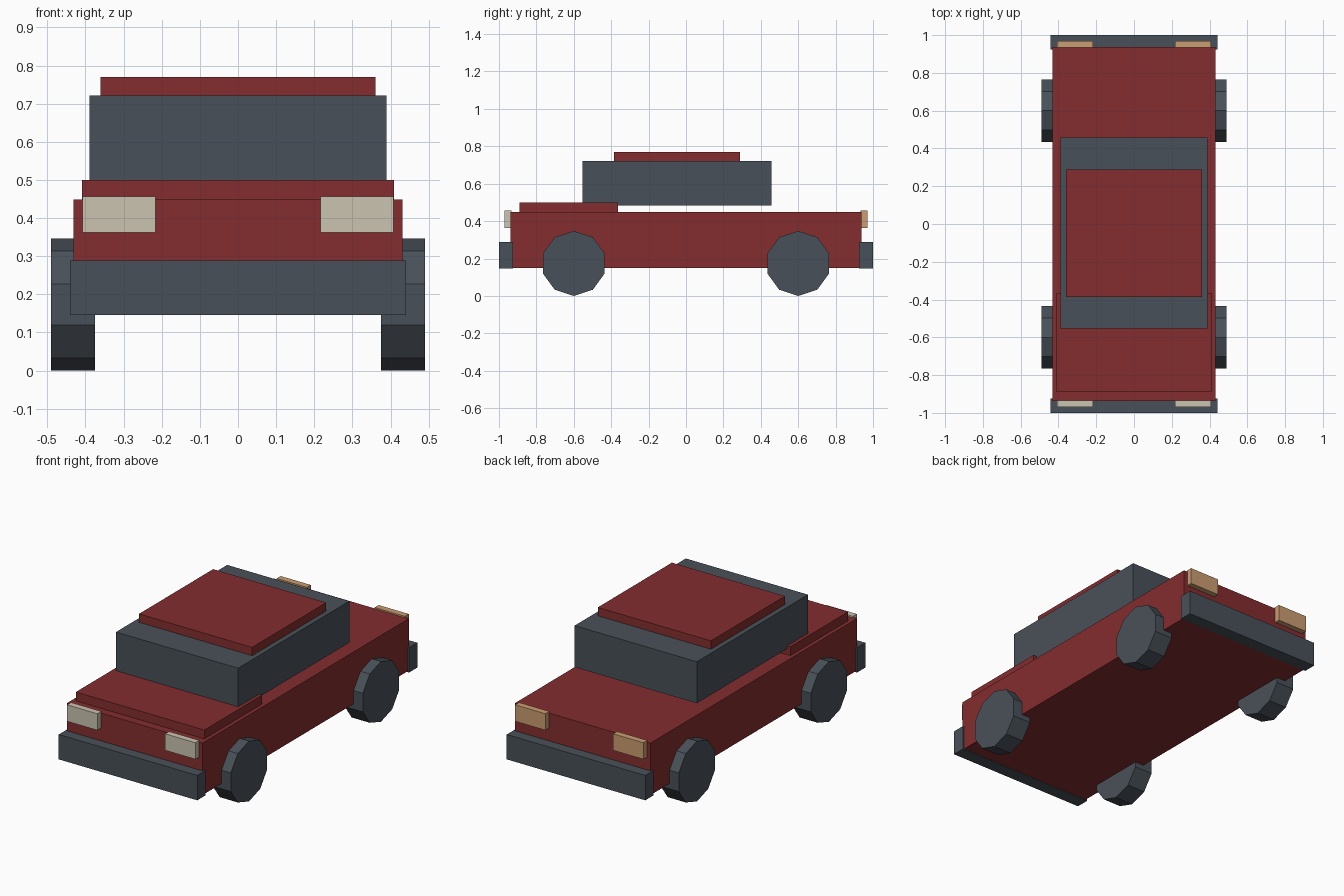
import bpy, bmesh, math
from mathutils import Matrix

if "Cube" in bpy.data.objects:
    bpy.data.objects.remove(bpy.data.objects["Cube"])


def material(name, rgb):
    m = bpy.data.materials.new(name)
    m.diffuse_color = (*rgb, 1)
    m.use_nodes = True
    m.node_tree.nodes["Principled BSDF"].inputs["Base Color"].default_value = m.diffuse_color
    return m


RED = material("red paint", (0.23, 0.026, 0.028))
SLATE = material("dark slate", (0.066, 0.081, 0.098))
CREAM = material("cream lamp", (0.60, 0.55, 0.44))
AMBER = material("amber lamp", (0.60, 0.34, 0.165))


def finish(name, bm, mat):
    mesh = bpy.data.meshes.new(name)
    bm.to_mesh(mesh)
    bm.free()
    mesh.materials.append(mat)
    ob = bpy.data.objects.new(name, mesh)
    bpy.context.collection.objects.link(ob)
    return ob


def box(name, x, y, z, mat):
    """Box from (min, max) ranges on each axis."""
    bm = bmesh.new()
    size = Matrix.Diagonal((x[1] - x[0], y[1] - y[0], z[1] - z[0], 1))
    centre = Matrix.Translation((sum(x) / 2, sum(y) / 2, sum(z) / 2))
    bmesh.ops.create_cube(bm, size=1, matrix=centre @ size)
    return finish(name, bm, mat)


def wheel(name, x, y, radius, width):
    """Ten-sided wheel on the x axis with a corner pointing down."""
    bm = bmesh.new()
    bmesh.ops.create_cone(
        bm, cap_ends=True, segments=10, radius1=radius, radius2=radius, depth=width,
        matrix=Matrix.Translation((x, y, radius))
        @ Matrix.Rotation(math.pi / 2, 4, 'X') @ Matrix.Rotation(math.pi / 2, 4, 'Y'))
    # lay the axle along x, corner straight up
    bmesh.ops.delete(bm, geom=bm.verts[:], context='VERTS')
    rings = []
    for sx in (-width / 2, width / 2):
        rings.append([bm.verts.new((x + sx,
                                    y + radius * math.sin(i * math.tau / 10),
                                    radius - radius * math.cos(i * math.tau / 10)))
                      for i in range(10)])
    a, b = rings
    bm.faces.new(a)
    bm.faces.new(b)
    for i in range(10):
        j = (i + 1) % 10
        bm.faces.new((a[i], a[j], b[j], b[i]))
    bmesh.ops.recalc_face_normals(bm, faces=bm.faces[:])
    return finish(name, bm, SLATE)


# Painted shell: body, raised hood, roof
box("body", (-0.431, 0.431), (-0.938, 0.938), (0.15, 0.449), RED)
box("hood", (-0.409, 0.409), (-0.89, -0.364), (0.449, 0.50), RED)
box("roof", (-0.36, 0.36), (-0.386, 0.288), (0.722, 0.77), RED)

# Dark cabin, resting on the hood
box("cabin", (-0.389, 0.389), (-0.554, 0.457), (0.483, 0.722), SLATE)

# Bumpers
box("front_bumper", (-0.441, 0.441), (-1.0, -0.925), (0.146, 0.289), SLATE)
box("rear_bumper", (-0.441, 0.441), (0.925, 1.0), (0.146, 0.289), SLATE)

# Lamps and wheels on both sides
for side, s in (("left", -1), ("right", 1)):
    xs = sorted((s * 0.216, s * 0.408))
    box(f"{side}_headlight", xs, (-0.97, -0.934), (0.362, 0.457), CREAM)
    box(f"{side}_tail_light", xs, (0.934, 0.97), (0.362, 0.457), AMBER)
    for end, y in (("front", -0.6), ("rear", 0.6)):
        wheel(f"{end}_{side}_wheel", s * 0.4325, y, 0.1735, 0.115)
